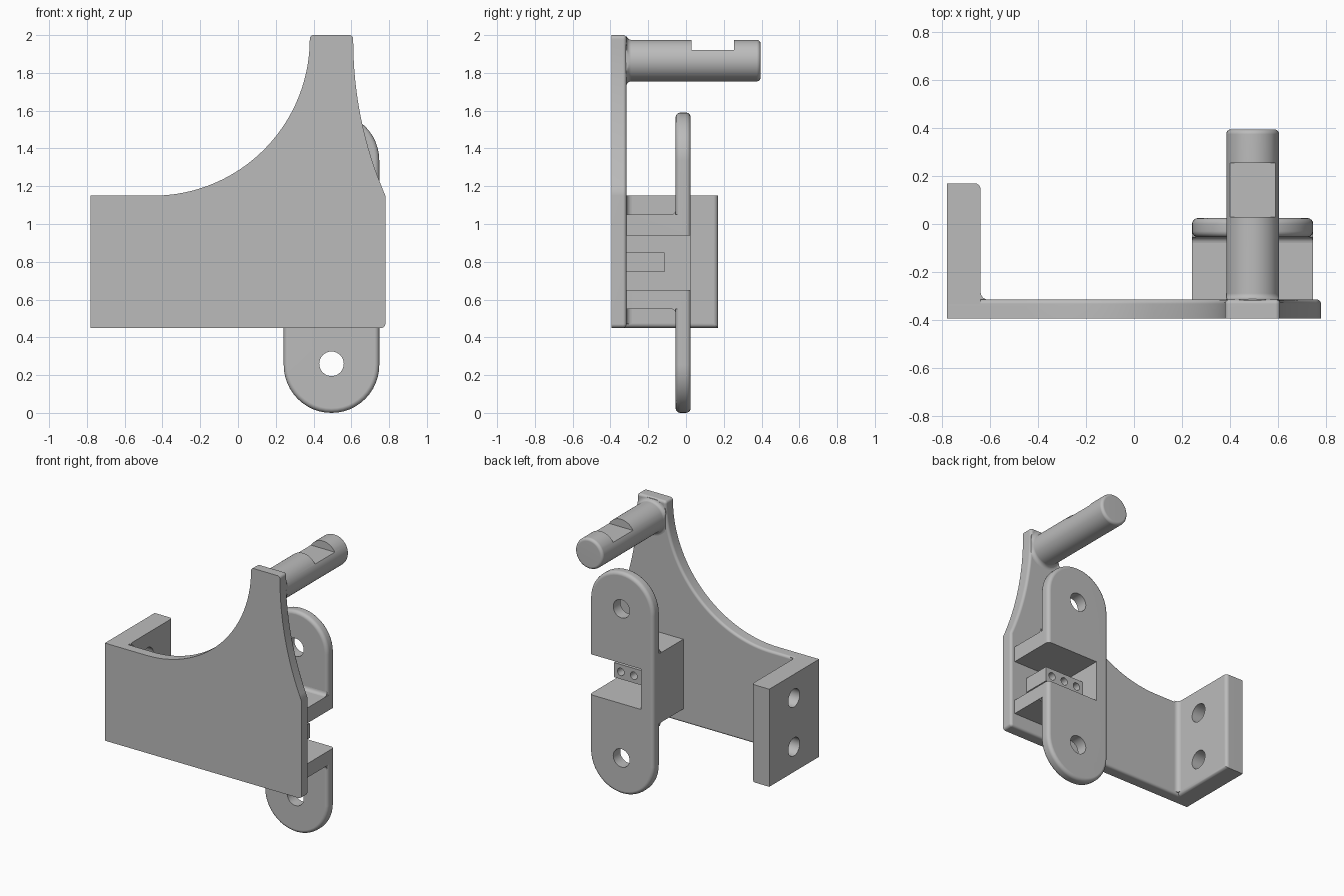
import bpy, bmesh
from math import pi, sin, cos, radians, sqrt
from mathutils import Vector

cube = bpy.data.objects.get("Cube")
if cube:
    bpy.data.objects.remove(cube, do_unlink=True)

grey = bpy.data.materials.new("plain grey")
grey.use_nodes = True
GREY = (0.5, 0.5, 0.5, 1)
grey.diffuse_color = GREY
grey.node_tree.nodes["Principled BSDF"].inputs["Base Color"].default_value = GREY

BACK = -0.315   # rear surface of the main plate
MID = 0.495     # shared centre line of peg and bracket


def arc(cx, cy, r, a0, a1, n=24):
    angles = [radians(a0 + (a1 - a0) * i / n) for i in range(n + 1)]
    return [(cx + r * cos(a), cy + r * sin(a)) for a in angles]


def finish(name, bm):
    bmesh.ops.recalc_face_normals(bm, faces=bm.faces[:])
    mesh = bpy.data.meshes.new(name)
    bm.to_mesh(mesh)
    bm.free()
    mesh.materials.append(grey)
    obj = bpy.data.objects.new(name, mesh)
    bpy.context.collection.objects.link(obj)
    return obj


def prism(name, points, axis, lo, hi, rounded=None, radius=0.02):
    """Extrude a 2D outline along an axis, rounding the edges a rule picks."""
    def place(p, d):
        return {"x": (d, p[0], p[1]), "y": (p[0], d, p[1]), "z": (p[0], p[1], d)}[axis]
    bm = bmesh.new()
    face = bm.faces.new([bm.verts.new(place(p, lo)) for p in points])
    new = bmesh.ops.extrude_face_region(bm, geom=[face], use_keep_orig=True)["geom"]
    shift = Vector(place((0, 0), hi - lo))
    bmesh.ops.translate(bm, vec=shift, verts=[g for g in new if isinstance(g, bmesh.types.BMVert)])
    bmesh.ops.recalc_face_normals(bm, faces=bm.faces[:])
    if rounded:
        edges = [e for e in bm.edges if rounded(e.verts[0].co, e.verts[1].co)]
        bmesh.ops.bevel(bm, geom=edges, offset=radius, segments=4, profile=0.5,
                        affect="EDGES", clamp_overlap=False)
    return finish(name, bm)


def box(name, x, y, z, rounded=None, radius=0.02):
    outline = [(x[0], y[0]), (x[1], y[0]), (x[1], y[1]), (x[0], y[1])]
    return prism(name, outline, "z", z[0], z[1], rounded, radius)


def drill(axis, a, b, lo, hi, r):
    return prism("hole_cutter", arc(a, b, r, 0, 360, 32)[:-1], axis, lo, hi)


def combine(obj, tools, operation="DIFFERENCE"):
    for tool in tools:
        mod = obj.modifiers.new("combine", "BOOLEAN")
        mod.operation, mod.solver, mod.object = operation, "EXACT", tool
        bpy.context.view_layer.update()
        graph = bpy.context.evaluated_depsgraph_get()
        mesh = bpy.data.meshes.new_from_object(obj.evaluated_get(graph))
        obj.modifiers.clear()
        obj.data = mesh
        bpy.data.objects.remove(tool, do_unlink=True)


def fillet(name, corner, su, sv, axis, lo, hi, r=0.025):
    """Concave strip in an inside corner."""
    u, v = corner
    curve = [(u + su * (r - r * cos(t * pi / 12)), v + sv * (r - r * sin(t * pi / 12)))
             for t in range(7)]
    return prism(name, [(u, v)] + curve, axis, lo, hi)


def near(a, b):
    return abs(a - b) < 1e-4


# Main plate: swept arch on one side, shallow curve on the other
R = 2.06
sweep = [(0.61 + R - sqrt(R * R - d * d), 1.97 - d) for d in [0.82 * i / 20 for i in range(20, -1, -1)]]
outline = [(-0.78, 0.45)]
outline += arc(0.76, 0.47, 0.02, -90, 0, 5)
outline += sweep
outline += arc(0.59, 1.98, 0.02, 0, 90, 5)
outline += arc(0.40, 1.98, 0.02, 90, 180, 5)
outline += arc(-0.45, 1.98, 0.83, 0, -90, 40)[1:]
outline += [(-0.78, 1.15)]
prism("main_plate", outline, "y", -0.395, BACK,
      lambda a, b: near(a.y, BACK) and near(b.y, BACK) and max(a.x, b.x) > -0.77, 0.018)

# Side flange with two screw holes
flange = box("side_flange", (-0.78, -0.64), (-0.395, 0.17), (0.45, 1.15),
             lambda a, b: near(a.x, -0.64) and near(b.x, -0.64)
             and (a.y + b.y > 0.3 or a.z + b.z < 1), 0.025)
combine(flange, [drill("x", -0.11, z, -0.9, -0.5, 0.065) for z in (0.63, 0.98)])
fillet("flange_fillet", (-0.64, BACK), 1, 1, "z", 0.47, 1.15, 0.03)

# Mounting tab with round ends, joined to an open channel
ends = arc(MID, 0.253, 0.253, 180, 360) + arc(MID, 1.337, 0.253, 0, 180)
tab = prism("mounting_bracket", ends, "y", -0.055, 0.025,
            lambda a, b: near(a.y, b.y), 0.025)
channel = box("channel", (0.242, 0.748), (-0.335, -0.02), (0.55, 1.05))
combine(tab, [channel], "UNION")
pocket = box("pocket_cutter", (0.34, 0.9), (-0.4, 0.2), (0.65, 0.94))
combine(tab, [pocket] + [drill("y", MID, z, -0.2, 0.2, 0.065) for z in (0.26, 1.33)])
for label, z, side in (("upper", 1.05, 1), ("lower", 0.55, -1)):
    fillet(label + "_bracket_fillet", (-0.055, z), -1, side, "x", 0.245, 0.745)

# Small connector block with three sockets
block = box("connector_block", (0.335, 0.65), (-0.33, -0.115), (0.745, 0.85))
combine(block, [drill("y", MID + dx, 0.797, -0.31, 0.0, 0.027) for dx in (-0.103, 0, 0.103)])

# Peg: turned profile with a flared root, rounded tip and flat notch
profile = [(0, -0.335), (0.135, -0.335)]
profile += arc(0.135, -0.29, 0.025, -90, -180, 5)
profile += arc(0.09, 0.375, 0.02, 0, 90, 5) + [(0, 0.395)]
bm = bmesh.new()
verts = [bm.verts.new((MID + r, y, 1.865)) for r, y in profile]
edges = [bm.edges.new(pair) for pair in zip(verts, verts[1:])]
bmesh.ops.spin(bm, geom=verts + edges, cent=(MID, 0, 1.865), axis=(0, 1, 0),
               angle=2 * pi, steps=48, use_duplicate=False)
bmesh.ops.remove_doubles(bm, verts=bm.verts[:], dist=1e-4)
for v in bm.verts:   # keep the flare within the narrow plate top
    v.co.x = min(max(v.co.x, MID - 0.111), MID + 0.111)
    v.co.z = min(v.co.z, 1.992)
peg = finish("peg", bm)
combine(peg, [box("notch_cutter", (0.3, 0.7), (0.03, 0.255), (1.92, 2.1))])

# Smooth shading with crisp edges
for obj in [o for o in bpy.data.objects if o.type == "MESH" and grey.name in o.data.materials]:
    bpy.ops.object.select_all(action="DESELECT")
    obj.select_set(True)
    bpy.context.view_layer.objects.active = obj
    bpy.ops.object.shade_smooth_by_angle(angle=radians(32))
    weighted = obj.modifiers.new("even shading", "WEIGHTED_NORMAL")
    weighted.keep_sharp = True
